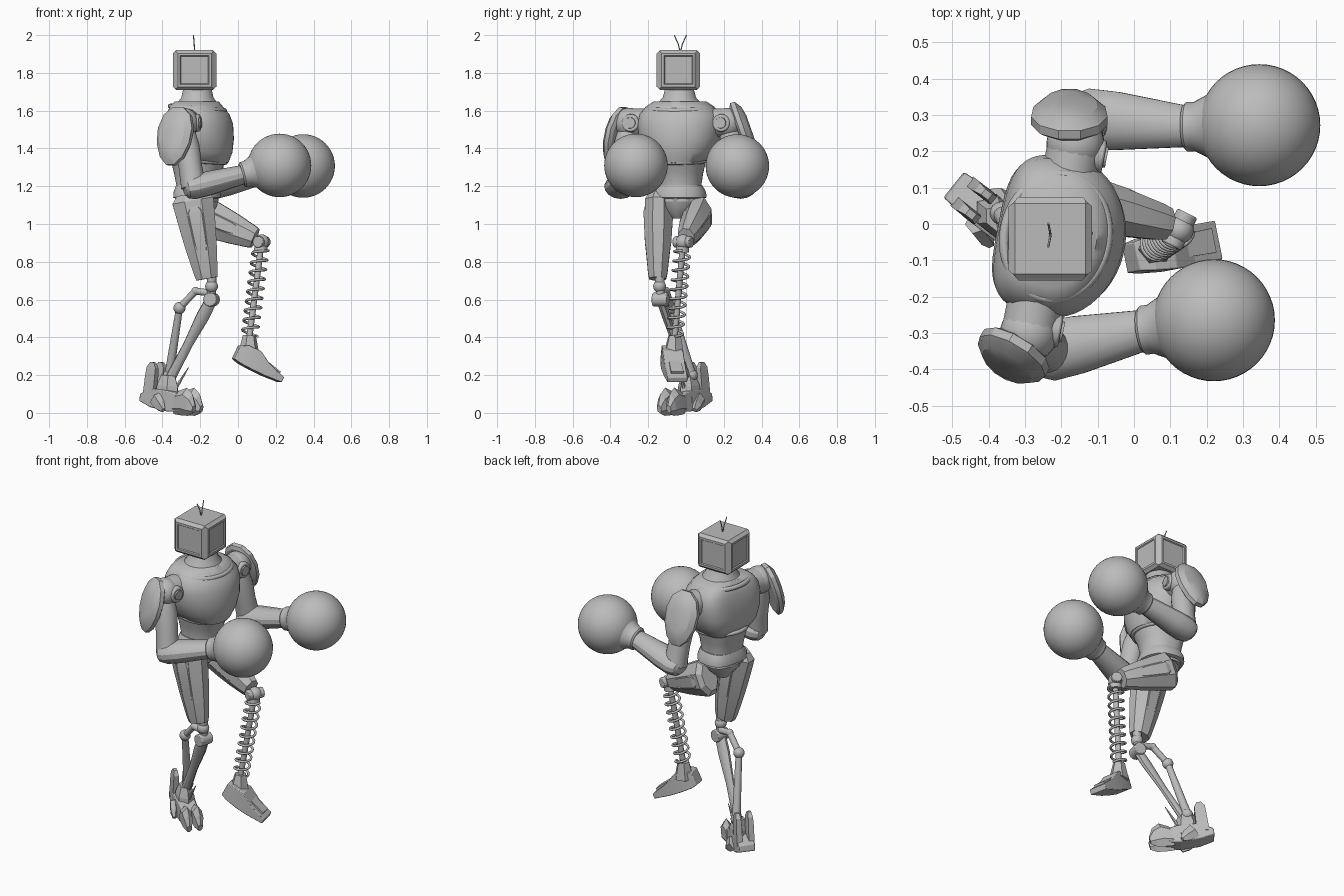
import bpy, bmesh, math
from mathutils import Vector as V, Matrix

cube = bpy.data.objects.get("Cube")
if cube:
    bpy.data.objects.remove(cube)

# One flat grey for everything
grey = bpy.data.materials.new("plain grey")
grey.use_nodes = True
grey.diffuse_color = (0.5, 0.5, 0.5, 1)
grey.node_tree.nodes["Principled BSDF"].inputs["Base Color"].default_value = (0.5, 0.5, 0.5, 1)


def smooth(ob, angle):
    bpy.ops.object.select_all(action="DESELECT")
    ob.select_set(True)
    bpy.context.view_layer.objects.active = ob
    if ob.type == "CURVE":
        bpy.ops.object.convert(target="MESH")
    bpy.ops.object.shade_smooth_by_angle(angle=math.radians(angle))


def finish(name, bm, angle=35, bevel=0):
    bmesh.ops.recalc_face_normals(bm, faces=bm.faces)
    me = bpy.data.meshes.new(name)
    bm.to_mesh(me)
    bm.free()
    me.materials.append(grey)
    ob = bpy.data.objects.new(name, me)
    bpy.context.collection.objects.link(ob)
    if bevel:
        mod = ob.modifiers.new("edge", "BEVEL")
        mod.width, mod.segments, mod.limit_method = bevel, 2, "ANGLE"
    smooth(ob, angle)


def loft(name, a, b, profile, n=24, up=(1, 0, 0), taper=0, back=1, angle=35, bevel=0):
    """Rings from a to b; each is (t, half width, half depth along up, shift along up).
    A back power under 1 squares off the half that faces away from up."""
    a, b = V(a), V(b)
    d = (b - a).normalized()
    u = d.cross(V(up)).normalized()
    v = u.cross(d)
    bm, rings = bmesh.new(), []
    k = 1 / math.cos(math.pi / n)
    for t, ru, rv, *shift in profile:
        ring = []
        for i in range(n):
            w = 2 * math.pi * (i + 0.5) / n
            c, s = math.cos(w), math.sin(w)
            if s < 0:
                c, s = (math.copysign(abs(q) ** back, q) for q in (c, s))
            p = a.lerp(b, t) + u * c * ru * k * (1 + taper * s) + v * (s * rv * k + sum(shift))
            ring.append(bm.verts.new(p))
        rings.append(ring)
    for r, q in zip(rings, rings[1:]):
        for i in range(n):
            j = (i + 1) % n
            bm.faces.new((r[i], r[j], q[j], q[i]))
    bm.faces.new(rings[0])
    bm.faces.new(rings[-1])
    finish(name, bm, angle, bevel)


def rod(name, a, b, r0, r1=None, n=16, bevel=0):
    r1 = r1 or r0
    loft(name, a, b, [(0, r0, r0), (1, r1, r1)], n, up=(0.3, 0.8, 0.5), bevel=bevel)


def ball(name, c, r, n=32):
    bm = bmesh.new()
    bmesh.ops.create_uvsphere(bm, u_segments=n, v_segments=n // 2, radius=r, matrix=Matrix.Translation(c))
    finish(name, bm, 60)


def tube(name, points, r, closed=False):
    cu = bpy.data.curves.new(name, "CURVE")
    cu.dimensions, cu.bevel_depth, cu.bevel_resolution = "3D", r, 2
    cu.use_fill_caps = True
    sp = cu.splines.new("POLY")
    sp.points.add(len(points) - 1)
    for p, co in zip(sp.points, points):
        p.co = (*co, 1)
    sp.use_cyclic_u = closed
    cu.materials.append(grey)
    ob = bpy.data.objects.new(name, cu)
    bpy.context.collection.objects.link(ob)
    smooth(ob, 50)


# Head: box with raised, framed screens on its four sides
bm = bmesh.new()
bmesh.ops.create_cube(bm, size=1, matrix=Matrix.Translation((-0.23, -0.04, 1.815)) @ Matrix.Diagonal((0.21, 0.21, 0.21, 1)))
bmesh.ops.bevel(bm, geom=bm.edges[:], offset=0.008, segments=1, affect="EDGES")
big = [f for f in bm.faces if f.calc_area() > 0.02 and abs(f.normal.z) < 0.5]
bmesh.ops.inset_individual(bm, faces=big, thickness=0.012, depth=0.01)
bmesh.ops.inset_individual(bm, faces=big, thickness=0.018, depth=0)
bmesh.ops.inset_individual(bm, faces=big, thickness=0.006, depth=-0.006)
finish("head", bm, 20)
for side in (-1, 1):
    tube("antenna", [(-0.23, -0.03, 1.91), (-0.232, -0.03 + side * 0.012, 1.955), (-0.236, -0.03 + side * 0.032, 2.0)], 0.003)

# Torso, turned a little towards the right
face = V((0.98, -0.19, 0))
left = V((0.19, 0.98, 0))
mid = V((-0.215, -0.035, 0))


def body(name, profile, z0, z1, **kw):
    rows = [((z - z0) / (z1 - z0), *r) for z, *r in profile]
    loft(name, mid + V((0, 0, z0)), mid + V((0, 0, z1)), rows, up=face, **kw)


body("neck", [(1.6, 0.13, 0.12), (1.64, 0.115, 0.105), (1.67, 0.088, 0.085), (1.73, 0.072, 0.072)], 1.6, 1.73, n=32)
body("chest", [(1.32, 0.12, 0.12, 0.02), (1.325, 0.14, 0.145, 0.02), (1.38, 0.185, 0.17, 0.015), (1.45, 0.212, 0.177, 0.015),
               (1.53, 0.22, 0.172, 0.015), (1.58, 0.21, 0.158, 0.01), (1.62, 0.18, 0.135), (1.648, 0.14, 0.112)],
     1.32, 1.648, n=48, back=0.55, angle=50)
body("waist", [(1.12, 0.12, 0.11), (1.2, 0.112, 0.106), (1.27, 0.122, 0.12), (1.34, 0.14, 0.145, 0.01)], 1.12, 1.34, n=40, back=0.7)
body("belt", [(1.135, 0.125, 0.11), (1.14, 0.14, 0.122), (1.17, 0.138, 0.12), (1.205, 0.118, 0.108)], 1.135, 1.205, n=24, back=0.7)
body("pelvis", [(1.03, 0.04, 0.05), (1.09, 0.1, 0.1), (1.16, 0.125, 0.115)], 1.03, 1.16, n=10)


def loop(name, rl, rf, z, tilt, r):
    pts = []
    for i in range(48):
        w = math.tau * i / 48
        pts.append(mid + left * rl * math.cos(w) + face * rf * math.sin(w) + V((0, 0, z - tilt * math.sin(w))))
    tube(name, pts, r, True)


loop("collar", 0.172, 0.142, 1.612, 0.012, 0.014)
loop("chest_rim", 0.143, 0.15, 1.335, 0.01, 0.012)

# Arms: socket, pad, upper arm, elbow, forearm and round glove
arms = {
    "right": ((-0.285, -0.28, 1.535), (-0.235, -0.35, 1.195), (0.03, -0.292, 1.262), (0.22, -0.265, 1.31),
              (-0.335, -0.365, 1.465), (-0.5, -0.82, 0.26)),
    "left": ((-0.165, 0.2, 1.535), (-0.13, 0.29, 1.195), (0.15, 0.268, 1.268), (0.345, 0.272, 1.307),
             (-0.178, 0.3, 1.495), (0, 0.94, 0.33)),
}
for side, (sh, el, wr, gl, pad, out) in arms.items():
    s = 1 if side == "left" else -1
    sh, el, wr, gl, pad, out = (V(q) for q in (sh, el, wr, gl, pad, out))
    rod(side + "_shoulder_axle", sh - left * s * 0.08, sh + left * s * 0.05, 0.075, bevel=0.01)
    ball(side + "_shoulder", sh + left * s * 0.02, 0.08)
    rod(side + "_shoulder_cap", sh + face * 0.04, sh + face * 0.085, 0.05, 0.045, 24, 0.006)
    rod(side + "_shoulder_hub", sh + face * 0.08, sh + face * 0.092, 0.03, 0.028, 24)
    loft(side + "_shoulder_pad", pad - out * 0.025, pad + out * 0.045,
         [(0, 0.085, 0.14), (0.15, 0.102, 0.158), (0.5, 0.102, 0.158), (0.85, 0.075, 0.12), (1, 0.035, 0.07)],
         12, (0, 0, 1), taper=0.12, angle=25)
    top = sh.lerp(el, 0.08) + left * s * 0.02
    loft(side + "_upper_arm", top, el, [(0, 0.05, 0.05), (0.3, 0.065, 0.065), (0.65, 0.06, 0.062), (1, 0.066, 0.066)], 20)
    loft(side + "_forearm", el - (wr - el) * 0.18, wr,
         [(0, 0.045, 0.035), (0.04, 0.065, 0.052), (0.16, 0.083, 0.063), (0.4, 0.08, 0.063), (1, 0.056, 0.05)],
         14, (0, 0, 1), angle=28)
    loft(side + "_glove_cuff", wr - (gl - wr) * 0.06, gl,
         [(0, 0.06, 0.06), (0.04, 0.068, 0.068), (0.14, 0.068, 0.068), (0.35, 0.09, 0.09), (0.65, 0.145, 0.145)], 32, (0, 0, 1))
    ball(side + "_glove", gl, 0.168, 48)

# Thighs: faceted core with raised plates
thigh = [(0, 0.05, 0.08), (0.08, 0.072, 0.11), (0.35, 0.073, 0.098), (0.62, 0.066, 0.084), (0.92, 0.052, 0.064), (1, 0.045, 0.056)]
for side, a, b, up, k in (("right", (-0.245, -0.145, 1.16), (-0.165, -0.15, 0.71), V((1, 0, 0)), 1),
                          ("left", (-0.215, 0.075, 1.055), (0.09, 0, 0.925), V((0.4, 0, 1)), 0.96)):
    a, b = V(a), V(b)
    loft(side + "_thigh", a, b, [(t, u * k, v * k) for t, u, v in thigh], 8, up, angle=15)
    out = (b - a).cross(up).normalized()
    for s in (-1, 1):
        w = out * s * 0.054 * k
        loft(side + "_thigh_plate", a.lerp(b, 0.15) + w, a.lerp(b, 0.85) + w * 0.75,
             [(0, 0.018, 0.03), (0.1, 0.026, 0.06 * k), (0.6, 0.024, 0.05 * k), (1, 0.012, 0.025)], 6, up, angle=15)

# Right knee and skeletal shin
knee, low, ankle = V((-0.14, -0.14, 0.67)), V((-0.14, -0.135, 0.6)), V((-0.365, 0.01, 0.17))
ball("right_knee", knee, 0.034, 20)
rod("right_knee_link", knee + V((0, 0, 0.06)), low, 0.026, 0.022)
rod("right_knee_axle", low + V((-0.01, -0.04, 0.0)), low + V((0.01, 0.04, 0.0)), 0.036, bevel=0.005)
loft("right_shin", low, ankle, [(0, 0.022, 0.03), (0.2, 0.022, 0.034), (0.55, 0.016, 0.024), (1, 0.02, 0.026)], 8)
rear = [(-0.15, -0.12, 0.635), (-0.225, -0.105, 0.645), (-0.31, -0.075, 0.555), (-0.365, 0.03, 0.2)]
for i, (p, q) in enumerate(zip(rear, rear[1:])):
    rod("right_rear_strut", p, q, 0.018, 0.018 if i < 2 else 0.024)
    ball("right_strut_joint", q, 0.022 if i == 0 else 0.032, 16)
rod("right_shin_spike", (-0.33, -0.01, 0.13), (-0.262, -0.04, 0.24), 0.01, 0.002, 6)

# Right foot: sole, ankle block, heel guard and fanned claws
heel, toe = V((-0.455, 0.075, 0.085)), V((-0.31, -0.04, 0.055))
ahead = (toe - heel).normalized()
across = V((-ahead.y, ahead.x, 0)).normalized()
loft("right_foot", heel - ahead * 0.05, toe + ahead * 0.04,
     [(0, 0.045, 0.02, -0.01), (0.3, 0.052, 0.05), (0.7, 0.05, 0.055), (1, 0.045, 0.042)], 4, (0, 0, 1), angle=10, bevel=0.006)
loft("right_ankle", (-0.38, 0.02, 0.06), (-0.37, 0.012, 0.2), [(0, 0.05, 0.07), (0.6, 0.045, 0.06), (1, 0.03, 0.04)], 6, ahead, angle=10)
for s in (-1, 1):
    p = heel + ahead * 0.01 + across * s * 0.035
    loft("right_heel_guard", p, p + V((0.02, -0.015, 0.185)),
         [(0, 0.016, 0.035), (0.6, 0.016, 0.032), (0.85, 0.014, 0.03), (1, 0.01, 0.012)], 4, ahead, angle=10)
    p = toe + across * s * 0.028
    q = p + ahead * 0.125 + across * s * 0.004
    q.z = 0.02
    loft("right_toe_claw", p, q, [(0, 0.024, 0.055), (0.4, 0.027, 0.066, 0.02), (0.75, 0.024, 0.052, 0.014), (1, 0.014, 0.02)],
         6, (0, 0, 1), angle=10)
    p = heel + ahead * 0.06 + across * s * 0.05
    loft("right_side_claw", p, p + across * s * 0.015 + ahead * 0.07 - V((0, 0, 0.05)),
         [(0, 0.02, 0.035), (0.6, 0.02, 0.03), (1, 0.01, 0.012)], 5, (0, 0, 1), angle=10)

# Left knee, spring and foot
knee, base = V((0.125, -0.015, 0.905)), V((0.06, -0.06, 0.4))
ball("left_knee", knee, 0.04, 20)
side = V((0.45, 0.9, 0)).normalized()
rod("left_knee_axle", knee - side * 0.05, knee + side * 0.05, 0.03, bevel=0.005)
rod("left_knee_cup", knee, knee.lerp(base, 0.1), 0.03, 0.036)
rod("left_spring_core", knee, base, 0.016)
d = (base - knee).normalized()
u = d.cross(V((0, 1, 0))).normalized()
v = d.cross(u)
turns, steps = 9, 20
coil = []
for i in range(turns * steps + 1):
    w = math.tau * i / steps
    coil.append(knee.lerp(base, 0.08 + 0.9 * i / (turns * steps)) + (u * math.cos(w) + v * math.sin(w)) * 0.042)
tube("left_spring", coil, 0.007)
rod("left_ankle", base + V((0, 0, 0.01)), base - V((0.003, 0.005, 0.09)), 0.03, 0.05, 6)
loft("left_foot", (-0.02, -0.095, 0.3), (0.228, -0.045, 0.175),
     [(0, 0.04, 0.04, 0.025), (0.15, 0.048, 0.053, 0.03), (0.38, 0.055, 0.055, 0.03), (0.65, 0.056, 0.034, 0.01), (1, 0.054, 0.015)],
     4, (0, 0, 1), angle=10, bevel=0.004)
loft("left_foot_plate", (0.08, -0.072, 0.315), (0.215, -0.046, 0.21), [(0, 0.03, 0.012), (1, 0.034, 0.01)], 4, (0, 0, 1), angle=10)
